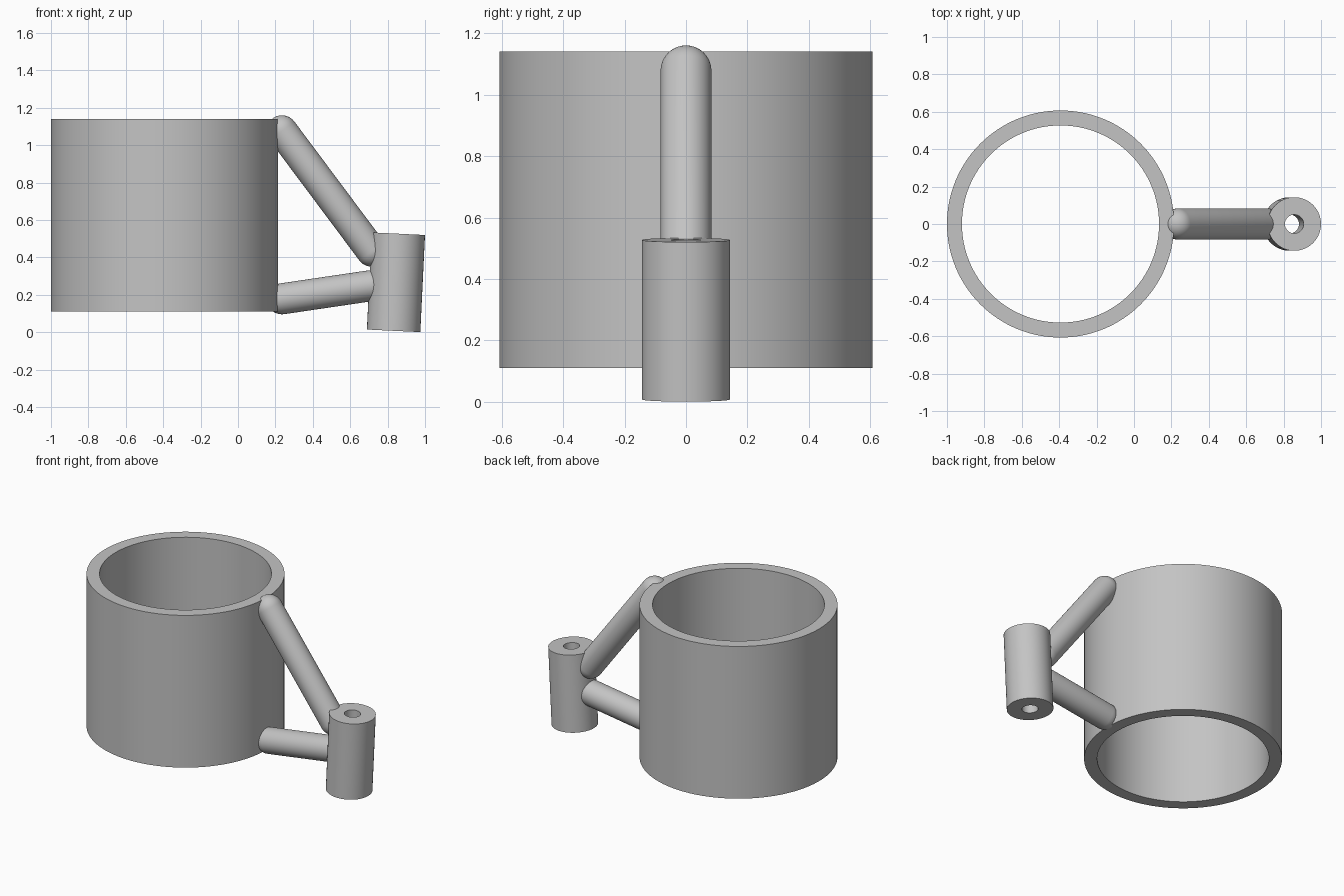
import bpy
import bmesh
import math
from mathutils import Vector

cube = bpy.data.objects.get("Cube")
if cube:
    bpy.data.objects.remove(cube, do_unlink=True)

COLOR = (0.55, 0.55, 0.55, 1.0)
grey = bpy.data.materials.new("plain grey")
grey.use_nodes = True
grey.diffuse_color = COLOR
grey.node_tree.nodes["Principled BSDF"].inputs["Base Color"].default_value = COLOR


def finish(bm, name, start, axis):
    """Turn a shape built along +z into an object lying along the axis."""
    bmesh.ops.recalc_face_normals(bm, faces=bm.faces)
    turn = Vector((0, 0, 1)).rotation_difference(axis).to_matrix().to_4x4()
    bm.transform(turn)
    bmesh.ops.translate(bm, verts=bm.verts, vec=start)
    mesh = bpy.data.meshes.new(name)
    bm.to_mesh(mesh)
    bm.free()
    mesh.materials.append(grey)
    obj = bpy.data.objects.new(name, mesh)
    bpy.context.collection.objects.link(obj)
    bpy.ops.object.select_all(action="DESELECT")
    obj.select_set(True)
    bpy.context.view_layer.objects.active = obj
    bpy.ops.object.shade_smooth_by_angle(angle=math.radians(35))
    return obj


def lathe(name, profile, closed, start, end, segments):
    """Spin a (radius, height) profile around the line from start to end."""
    bm = bmesh.new()
    verts = [bm.verts.new((r, 0, h)) for r, h in profile]
    pairs = list(zip(verts, verts[1:]))
    if closed:
        pairs.append((verts[-1], verts[0]))
    edges = [bm.edges.new(p) for p in pairs]
    bmesh.ops.spin(bm, geom=verts + edges, cent=(0, 0, 0), axis=(0, 0, 1),
                   angle=math.tau, steps=segments, use_merge=True)
    bmesh.ops.remove_doubles(bm, verts=bm.verts, dist=0.0001)
    return finish(bm, name, start, end - start)


def tube(name, start, end, outer, inner, segments):
    start, end = Vector(start), Vector(end)
    length = (end - start).length
    profile = [(inner, 0), (outer, 0), (outer, length), (inner, length)]
    return lathe(name, profile, True, start, end, segments)


def strut(name, start, end, radius, rings=10):
    """Round bar with hemispherical ends."""
    start, end = Vector(start), Vector(end)
    length = (end - start).length
    arc = [math.pi / 2 * i / rings for i in range(rings + 1)]
    profile = [(radius * math.sin(a), -radius * math.cos(a)) for a in arc]
    profile += [(radius * math.cos(a), length + radius * math.sin(a)) for a in arc]
    return lathe(name, profile, False, start, end, 48)


# Large open ring
tube("large_ring", (-0.393, 0, 0.11), (-0.393, 0, 1.14), 0.607, 0.527, 128)

# Small, slightly tilted sleeve with a through bore
tube("small_sleeve", (0.832, 0, 0.008), (0.857, 0, 0.527), 0.143, 0.05, 64)

# Struts joining the sleeve to the ring
strut("upper_strut", (0.235, 0, 1.077), (0.715, 0, 0.434), 0.083)
strut("lower_strut", (0.235, 0, 0.179), (0.71, 0, 0.249), 0.083)
